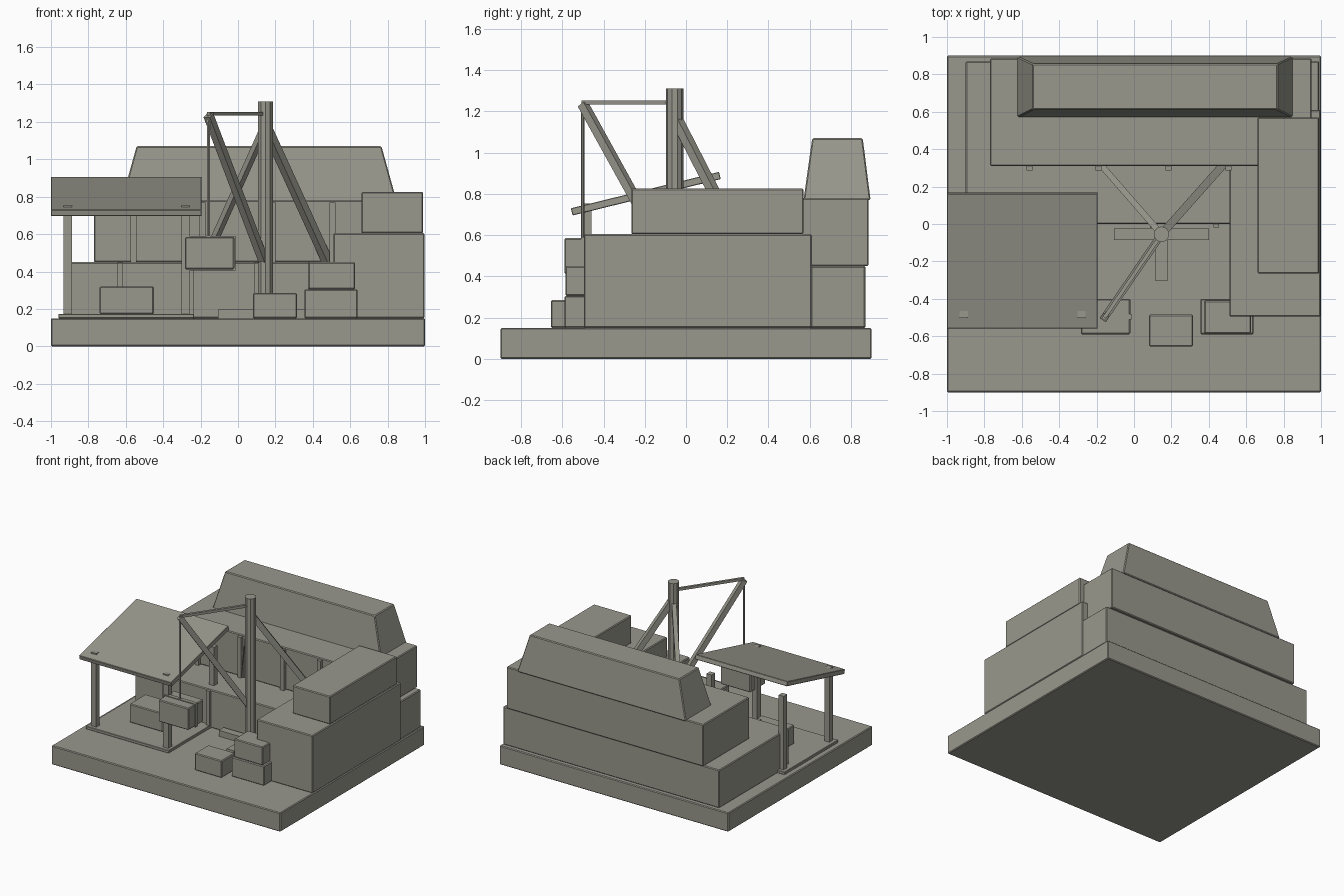
import bpy
import math
from mathutils import Vector

cube = bpy.data.objects.get("Cube")
if cube:
    bpy.data.objects.remove(cube, do_unlink=True)

stone = bpy.data.materials.new("warm_grey_stone")
stone.use_nodes = True
GREY = (0.32, 0.315, 0.27, 1)
stone.diffuse_color = GREY
stone.node_tree.nodes["Principled BSDF"].inputs["Base Color"].default_value = GREY


def finish(obj, name, bevel):
    obj.name = name
    obj.data.materials.append(stone)
    if bevel:
        mod = obj.modifiers.new("edge_bevel", 'BEVEL')
        mod.width = bevel
        mod.segments = 1
    return obj


def box(name, x, y, z, bevel=0.006):
    """Box spanning the given (min, max) ranges."""
    bpy.ops.mesh.primitive_cube_add(size=1)
    obj = bpy.context.object
    spans = (x, y, z)
    for v in obj.data.vertices:
        v.co = [s[0] if c < 0 else s[1] for c, s in zip(v.co, spans)]
    return finish(obj, name, bevel)


def beam(name, start, end, width, sides=4):
    """Straight prism between two points."""
    a, b = Vector(start), Vector(end)
    axis = b - a
    bpy.ops.mesh.primitive_cylinder_add(
        vertices=sides, radius=width / 2 / math.cos(math.pi / sides),
        depth=axis.length, location=(a + b) / 2)
    obj = bpy.context.object
    if sides == 4:
        for v in obj.data.vertices:
            v.co.x, v.co.y = (v.co.x - v.co.y) * math.sqrt(0.5), (v.co.x + v.co.y) * math.sqrt(0.5)
    if axis.xy.length > 0.001:
        obj.rotation_mode = 'QUATERNION'
        obj.rotation_quaternion = axis.to_track_quat('Z', 'Y')
    return finish(obj, name, 0)


# Ground slab and stepped blocks
box("ground_slab", (-1, 1), (-0.9, 0.9), (0, 0.15))
box("lower_terrace", (-0.9, 0.99), (0, 0.87), (0.15, 0.45))
box("upper_terrace", (-0.77, 0.95), (0.31, 0.885), (0.45, 0.78))
box("side_block", (0.51, 0.998), (-0.495, 0.61), (0.15, 0.605))
box("side_block_top", (0.66, 0.99), (-0.265, 0.57), (0.605, 0.825))

# Tapered crown along the back
crown = box("back_crown", (-0.625, 0.85), (0.57, 0.895), (0.77, 1.07))
for v in crown.data.vertices:
    if v.co.z > 1:
        v.co.x += 0.083 if v.co.x < 0 else -0.083
        v.co.y += 0.042 if v.co.y < 0.7 else -0.038

# Posts against the terrace faces
for px in (-0.63, -0.25, 0.1, 0.44):
    box("lower_wall_post", (px - 0.015, px + 0.015), (-0.02, 0.01), (0.15, 0.445), 0)
for px in (-0.56, -0.19, 0.185, 0.505):
    box("upper_wall_post", (px - 0.016, px + 0.016), (0.285, 0.32), (0.45, 0.77), 0)

# Open shelter with a sloping roof
box("shelter_floor", (-0.96, -0.235), (-0.53, 0.14), (0.15, 0.173), 0.003)
for px in (-0.91, -0.28):
    for py in (-0.48, 0.09):
        box("shelter_post", (px - 0.022, px + 0.022), (py - 0.022, py + 0.022), (0.15, 0.753), 0)
roof = box("shelter_roof", (-0.403, 0.403), (-0.37, 0.37), (-0.018, 0.018), 0.003)
roof.location = (-0.597, -0.195, 0.801)
roof.rotation_euler.x = math.radians(13.8)

# Crates
box("sheltered_crate", (-0.74, -0.45), (-0.3, -0.1), (0.173, 0.32))
box("front_crate", (0.08, 0.315), (-0.655, -0.485), (0.15, 0.285))
box("stack_crate_lower", (0.355, 0.64), (-0.59, -0.4), (0.15, 0.305))
box("stack_crate_upper", (0.375, 0.625), (-0.585, -0.41), (0.305, 0.45))
box("hanging_crate", (-0.283, -0.02), (-0.59, -0.4), (0.412, 0.585))
box("hanging_crate_strap", (-0.289, -0.014), (-0.51, -0.48), (0.406, 0.591), 0)

# Crane: crossed feet, mast, boom, braces, tie and rope
mx, my = 0.147, -0.055
tip = (-0.158, -0.5, 1.235)
box("crane_foot_across", (mx - 0.255, mx + 0.255), (my - 0.03, my + 0.03), (0.15, 0.197), 0)
box("crane_foot_along", (mx - 0.032, mx + 0.032), (my - 0.25, my + 0.25), (0.15, 0.195), 0)
beam("crane_mast", (mx, my, 0.15), (mx, my, 1.31), 0.08, 10)
beam("crane_boom", (mx, my, 0.43), tip, 0.04)
beam("crane_brace_left", (mx, my, 1.18), (0.48, 0.32, 0.45), 0.043)
beam("crane_brace_right", (mx, my, 1.18), (-0.18, 0.32, 0.45), 0.033)
beam("crane_tie", (tip[0], tip[1], 1.243), (mx, my, 1.243), 0.02)
beam("crane_rope", (tip[0], tip[1], 0.585), tip, 0.014, 6)
